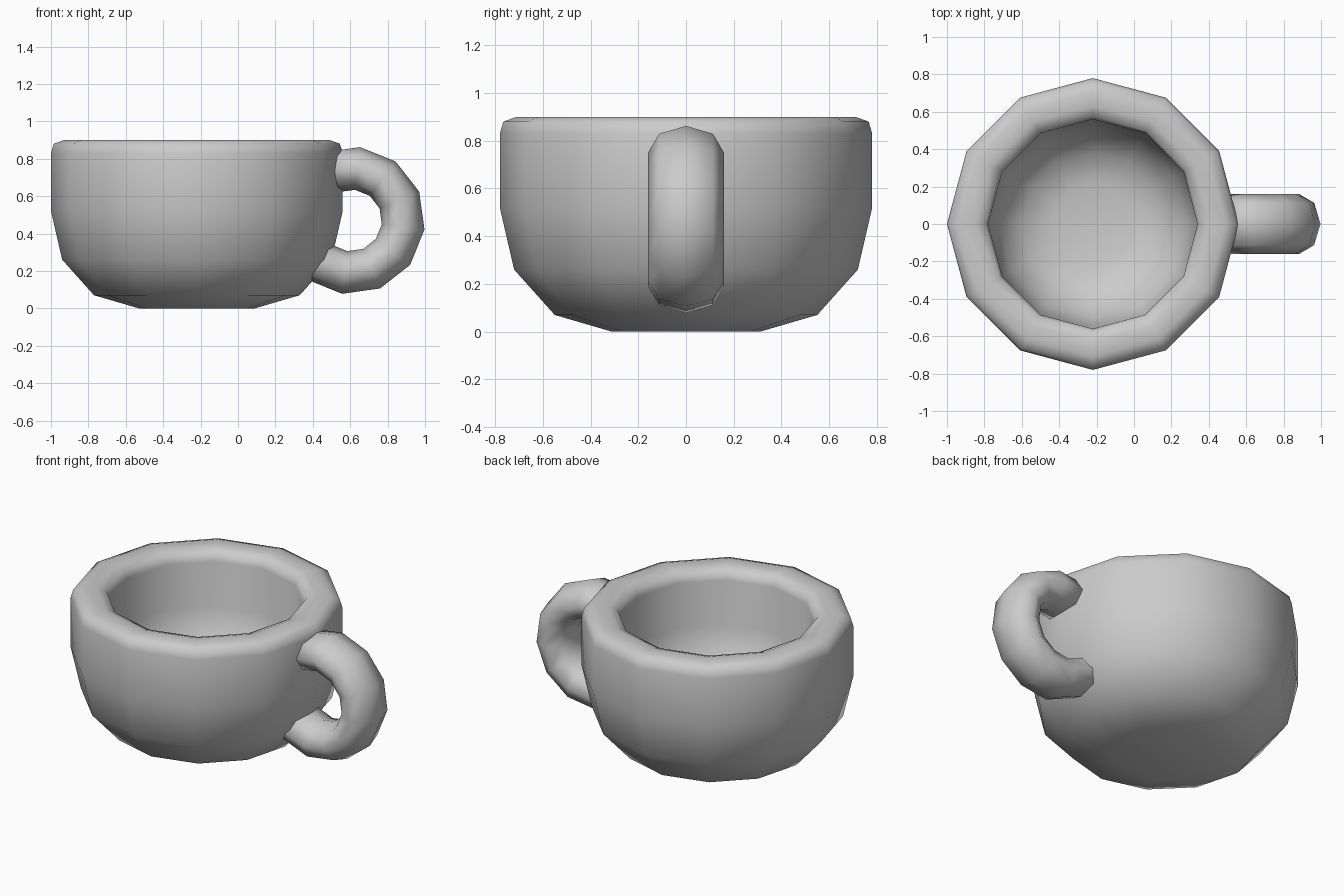
import bpy
import bmesh
from math import cos, sin, pi, radians

cube = bpy.data.objects.get("Cube")
if cube:
    bpy.data.objects.remove(cube, do_unlink=True)

# Single glaze colour
clay = bpy.data.materials.new("grey clay")
clay.use_nodes = True
colour = (0.6, 0.6, 0.6, 1)
clay.diffuse_color = colour
clay.node_tree.nodes["Principled BSDF"].inputs["Base Color"].default_value = colour


def loft(name, rings, cap):
    """Skin a list of closed rings with quads and cap both ends."""
    bm = bmesh.new()
    loops = [[bm.verts.new(p) for p in ring] for ring in rings]
    for a, b in zip(loops, loops[1:]):
        for i in range(len(a)):
            j = (i + 1) % len(a)
            bm.faces.new((a[i], a[j], b[j], b[i]))
    if cap:
        bm.faces.new(loops[0])
        bm.faces.new(loops[-1])
    bmesh.ops.recalc_face_normals(bm, faces=bm.faces)
    mesh = bpy.data.meshes.new(name)
    bm.to_mesh(mesh)
    bm.free()
    mesh.materials.append(clay)
    mesh.shade_smooth()
    obj = bpy.data.objects.new(name, mesh)
    bpy.context.collection.objects.link(obj)
    return obj


# Thick bowl: outside from the base up, over the rim, down to the inner floor
CUP_X, SIDES = -0.22, 12
profile = [(0.31, 0), (0.55, 0.07), (0.72, 0.26), (0.78, 0.52), (0.78, 0.83),
           (0.765, 0.88), (0.71, 0.9), (0.63, 0.9), (0.575, 0.88), (0.56, 0.83),
           (0.555, 0.55), (0.5, 0.38), (0.38, 0.25), (0.22, 0.21)]
turns = [2 * pi * i / SIDES for i in range(SIDES)]
loft("cup_bowl", [[(CUP_X + r * cos(t), r * sin(t), z) for t in turns]
                  for r, z in profile], True)

# Handle: an arc of a torus with a wide oval section, ends sunk in the wall
HX, HZ, R, THICK, WIDE = 0.605, 0.47, 0.28, 0.115, 0.16
section = [2 * pi * i / 8 for i in range(8)]
rings = []
for deg in [-140] + list(range(-127, 114, 30)):
    a = radians(deg)
    rings.append([(HX + (R + THICK * cos(s)) * cos(a), WIDE * sin(s),
                   HZ + (R + THICK * cos(s)) * sin(a)) for s in section])
loft("cup_handle", rings, True)
